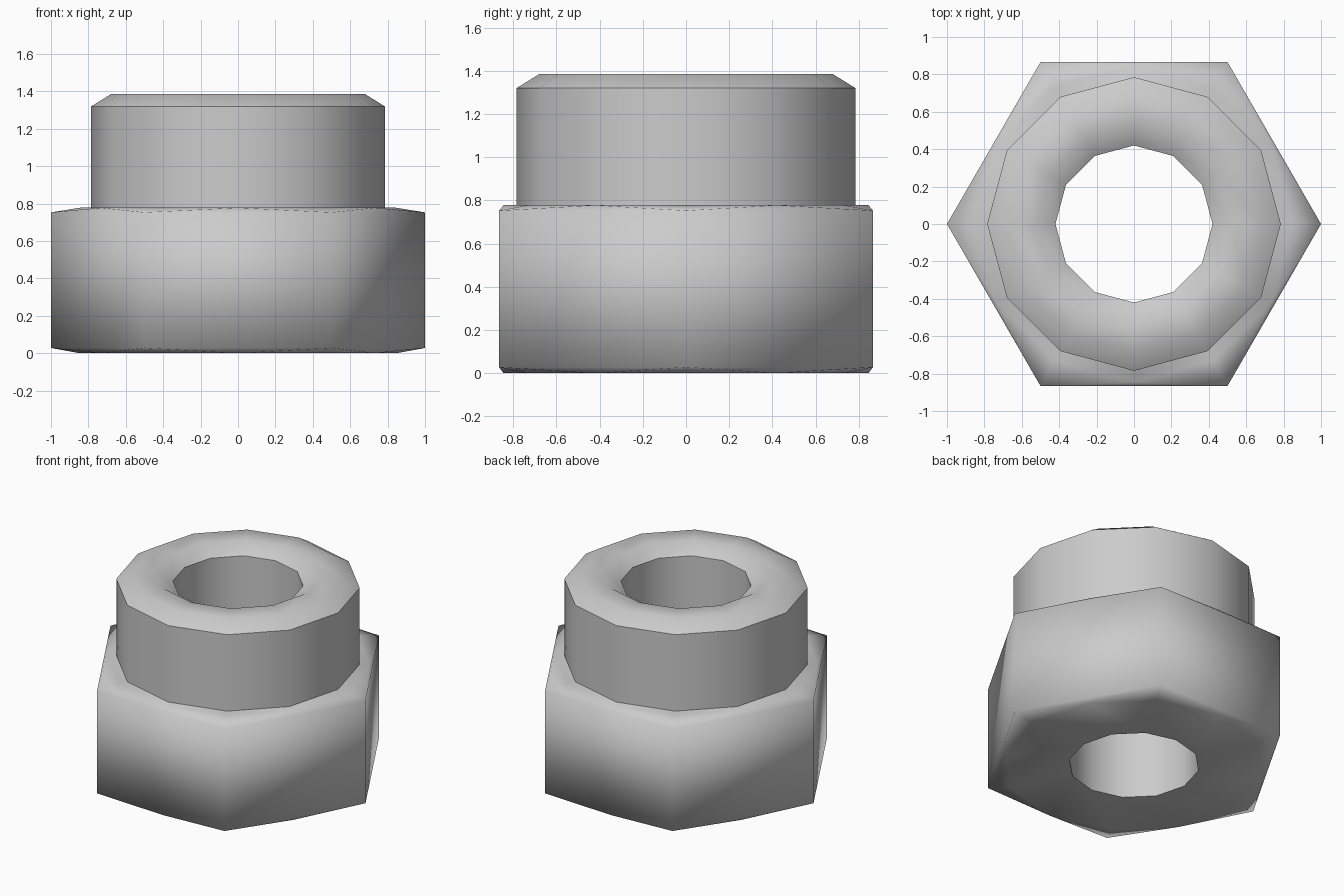
import bpy, bmesh
from math import cos, sin, tau, radians

cube = bpy.data.objects.get("Cube")
if cube:
    bpy.data.objects.remove(cube)

SIDES = 12
BORE, COLLAR, CHAMFER = 0.42, 0.785, 0.845
SHOULDER, RIM, TOP = 0.778, 1.32, 1.385

steel = bpy.data.materials.new("grey steel")
steel.use_nodes = True
colour = (0.6, 0.6, 0.6, 1)
steel.diffuse_color = colour
steel.node_tree.nodes["Principled BSDF"].inputs["Base Color"].default_value = colour


def ring(bm, r, z, n=SIDES):
    return [bm.verts.new((r * cos(tau * i / n), r * sin(tau * i / n), z)) for i in range(n)]


def bridge(bm, a, b, smooth=False):
    n = len(a)
    for i in range(n):
        j = (i + 1) % n
        bm.faces.new((a[i], a[j], b[j], b[i])).smooth = smooth


def chamfer(bm, hexagon, circle):
    # Each hexagon side meets three points of the twelve-sided edge
    for i in range(6):
        a, b = hexagon[i], hexagon[(i + 1) % 6]
        p, q, r = (circle[(2 * i + k) % SIDES] for k in range(3))
        for tri in ((a, b, q), (a, q, p), (b, r, q)):
            bm.faces.new(tri)


def finish(bm, name):
    bmesh.ops.recalc_face_normals(bm, faces=bm.faces)
    mesh = bpy.data.meshes.new(name)
    bm.to_mesh(mesh)
    bm.free()
    mesh.materials.append(steel)
    mesh.set_sharp_from_angle(angle=radians(45))
    obj = bpy.data.objects.new(name, mesh)
    bpy.context.collection.objects.link(obj)
    return obj


# Hexagonal body with chamfered ends and a through bore
bm = bmesh.new()
hex_low, hex_high = ring(bm, 1, 0.028, 6), ring(bm, 1, 0.753, 6)
edge_low, edge_high = ring(bm, CHAMFER, 0), ring(bm, CHAMFER, SHOULDER)
bore_low, bore_high = ring(bm, BORE, 0), ring(bm, BORE, SHOULDER)
bridge(bm, hex_low, hex_high)
chamfer(bm, hex_low, edge_low)
chamfer(bm, hex_high, edge_high)
bridge(bm, edge_low, bore_low)
bridge(bm, edge_high, bore_high)
bridge(bm, bore_low, bore_high, True)
finish(bm, "hex_body")

# Round collar with bevelled outer and inner lips
bm = bmesh.new()
profile = [(COLLAR, SHOULDER), (COLLAR, RIM), (0.68, TOP),
           (0.525, TOP), (BORE, RIM), (BORE, SHOULDER)]
rings = [ring(bm, r, z) for r, z in profile]
for a, b in zip(rings, rings[1:] + rings[:1]):
    bridge(bm, a, b, True)
finish(bm, "collar")
